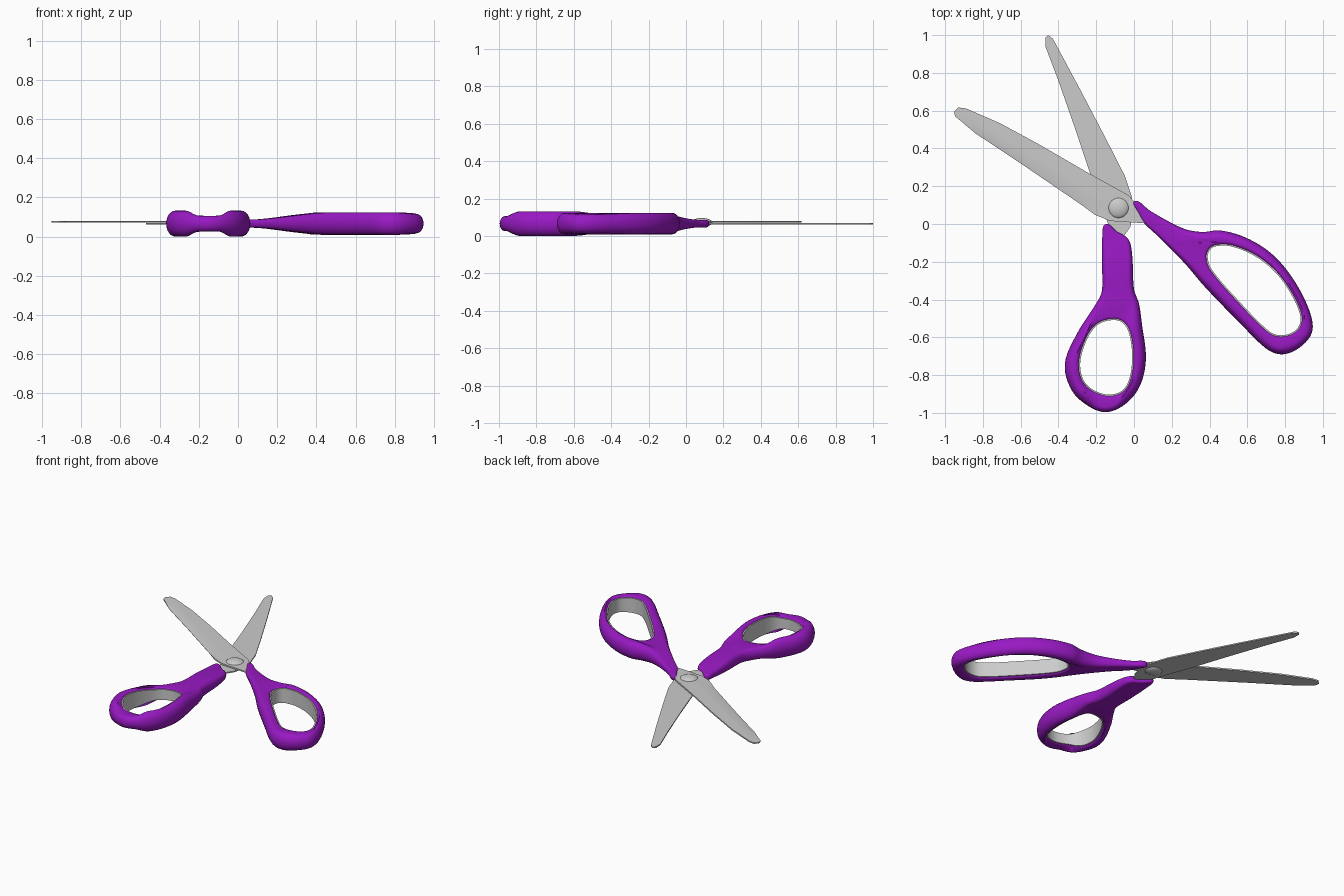
import bpy, bmesh, math
from mathutils import Vector

if "Cube" in bpy.data.objects:
    bpy.data.objects.remove(bpy.data.objects["Cube"])

MID_Z = 0.066
purple = bpy.data.materials.new("purple")
purple.diffuse_color = (0.32, 0.01, 0.55, 1)
purple.use_nodes = True
purple.node_tree.nodes["Principled BSDF"].inputs["Base Color"].default_value = purple.diffuse_color


def finish(name, bm, mat=None, angle=35):
    bmesh.ops.remove_doubles(bm, verts=bm.verts, dist=1e-5)
    bmesh.ops.recalc_face_normals(bm, faces=bm.faces)
    me = bpy.data.meshes.new(name)
    bm.to_mesh(me)
    bm.free()
    ob = bpy.data.objects.new(name, me)
    bpy.context.collection.objects.link(ob)
    if mat:
        me.materials.append(mat)
    bpy.ops.object.select_all(action='DESELECT')
    ob.select_set(True)
    bpy.context.view_layer.objects.active = ob
    bpy.ops.object.shade_smooth_by_angle(angle=math.radians(angle))
    return ob


def spline(pts, n=6):
    """Closed smooth curve through the points, counter-clockwise."""
    p = [Vector(q) for q in pts]
    if sum(p[i - 1].cross(p[i]) for i in range(len(p))) < 0:
        p.reverse()
    out, m = [], len(p)
    for i in range(m):
        a, b, c, d = (p[(i + k) % m] for k in (-1, 0, 1, 2))
        # tangents limited by the local spacing, so tight corners do not overshoot
        L = (c - b).length
        tb = (c - a).normalized() * L
        tc = (d - b).normalized() * L
        for k in range(n):
            t = k / n
            out.append(b * (2*t**3 - 3*t**2 + 1) + tb * (t**3 - 2*t**2 + t)
                       + c * (3*t**2 - 2*t**3) + tc * (t**3 - t**2))
    return out


def normals(c):
    """Left-hand normals: inward for a counter-clockwise loop."""
    res = []
    for i in range(len(c)):
        t = (c[(i + 1) % len(c)] - c[i - 1]).normalized()
        res.append(Vector((-t.y, t.x)))
    return res


def ring(bm, curve, offset, height):
    """One loop of vertices; offset and height are functions of the point."""
    return [bm.verts.new((*(p + n * offset(p)), MID_Z + height(p)))
            for p, n in zip(curve, normals(curve))]


def bridge(bm, a, b):
    for i in range(len(a)):
        bm.faces.new((a[i - 1], a[i], b[i], b[i - 1]))


def loop_edges(bm, r):
    return [bm.edges.get((r[i - 1], r[i])) for i in range(len(r))]


def handle(name, outer, hole, hz):
    o, h = spline(outer), spline(hole)
    bm = bmesh.new()
    for s in (1, -1):
        # rounded outer side
        rows = []
        for k in range(7):
            a = math.pi / 2 * k / 6
            rows.append(ring(bm, o, lambda p: 0.7 * hz(p) * (1 - math.cos(a)),
                             lambda p: s * hz(p) * math.sin(a)))
        for a, b in zip(rows, rows[1:]):
            bridge(bm, a, b)
        # inner side with a small lip
        lip = [ring(bm, h, lambda p: -d, lambda p: s * f * hz(p))
               for d, f in ((.008, 0), (.008, .85), (.012, .95), (.02, 1))]
        for a, b in zip(lip, lip[1:]):
            bridge(bm, a, b)
        bmesh.ops.triangle_fill(bm, use_beauty=True, normal=(0, 0, s),
                                edges=loop_edges(bm, rows[-1]) + loop_edges(bm, lip[-1]))
    finish(name, bm, purple, 50)
    # grey liner of the finger hole
    bm = bmesh.new()
    sec = [ring(bm, h, lambda p: -d, lambda p: f * hz(p))
           for d, f in ((0, -.85), (0, .85), (.012, .85), (.012, -.85))]
    for i in range(4):
        bridge(bm, sec[i - 1], sec[i])
    finish(name + "_liner", bm)


def blade(name, pts, z0, z1, ground):
    """Thin plate; the points listed in ground get a sloped upper edge."""
    c = [Vector(p) for p in pts]
    bm = bmesh.new()
    ns = normals(c)
    if sum(c[i - 1].cross(c[i]) for i in range(len(c))) < 0:
        ns = [-n for n in ns]
    low = [bm.verts.new((*p, z0)) for p in c]
    edge = [bm.verts.new((*p, z0 + .002 if i in ground else z1)) for i, p in enumerate(c)]
    top = [bm.verts.new((*(p + n * (.03 if i in ground else 0)), z1))
           for i, (p, n) in enumerate(zip(c, ns))]
    bridge(bm, low, edge)
    for i in range(len(c)):
        if i in ground or (i - 1) % len(c) in ground:
            bm.faces.new((edge[i - 1], edge[i], top[i], top[i - 1]))
    bmesh.ops.remove_doubles(bm, verts=edge + top, dist=1e-5)
    bm.faces.new(low)
    bm.edges.ensure_lookup_table()
    bmesh.ops.holes_fill(bm, edges=[e for e in bm.edges if e.is_boundary], sides=0)
    finish(name, bm, angle=20)


def ramp(v, a, b):
    t = min(max((v - a) / (b - a), 0), 1)
    return t * t * (3 - 2 * t)


# Finger handle (right)
handle("large_handle",
       [(0, .122), (.085, .07), (.19, .01), (.28, -.03), (.365, -.042), (.455, -.034),
        (.587, -.07), (.72, -.15), (.825, -.265), (.91, -.413), (.946, -.53), (.93, -.6),
        (.857, -.667), (.778, -.69), (.7, -.66), (.56, -.524), (.375, -.333), (.27, -.21),
        (.138, -.075), (.053, .005), (.025, .05)],
       [(.445, -.116), (.52, -.12), (.64, -.17), (.746, -.254), (.825, -.36), (.878, -.476),
        (.873, -.54), (.825, -.58), (.757, -.587), (.7, -.555), (.56, -.413), (.413, -.243),
        (.39, -.175), (.407, -.132)],
       lambda p: .02 + .037 * ramp(p.x, .05, .45) - .008 * ramp(p.x, .8, .95))

# Thumb handle (left)
handle("small_handle",
       [(-.15, .0), (-.168, -.07), (-.17, -.2), (-.17, -.355), (-.2, -.42), (-.3, -.577),
        (-.366, -.74), (-.33, -.88), (-.243, -.963), (-.148, -.996), (-.048, -.955),
        (.03, -.86), (.063, -.715), (.042, -.53), (.026, -.42), (0, -.345), (-.01, -.16),
        (-.03, -.08), (-.09, -.04)],
       [(-.127, -.51), (-.065, -.52), (-.026, -.58), (-.01, -.715), (-.03, -.835),
        (-.075, -.89), (-.16, -.9), (-.255, -.845), (-.285, -.745), (-.255, -.625),
        (-.2, -.54)],
       lambda p: .02 + .02 * ramp(-p.y, 0, .3)
       + .026 * ramp(abs(p.x + .15), .06, .15) * ramp(-p.y, .38, .6))

# Blades
blade("upper_blade",
      [(-.953, .595), (-.93, .617), (-.89, .612), (-.71, .534), (-.5, .42), (-.233, .265),
       (-.03, .153), (0, .12), (.12, .0), (.04, .005), (-.127, .016), (-.206, .048),
       (-.285, .106), (-.603, .323), (-.84, .48), (-.947, .57)],
      .071, .080, {12, 13, 14})
blade("lower_blade",
      [(-.47, .985), (-.455, 1.0), (-.43, .982), (-.286, .714), (-.153, .46), (-.048, .254),
       (-.01, .14), (-.005, .05), (-.02, -.016), (-.053, -.063), (-.09, -.15), (-.137, 0),
       (-.19, .15), (-.228, .254), (-.31, .5), (-.4, .757), (-.468, .937)],
      .062, .070, set())

# Pivot rivet
bm = bmesh.new()
bmesh.ops.create_uvsphere(bm, u_segments=40, v_segments=16, radius=1)
bmesh.ops.scale(bm, vec=(.056, .056, .024), verts=bm.verts)
bmesh.ops.translate(bm, vec=(-.082, .085, .072), verts=bm.verts)
finish("rivet", bm, angle=60)
